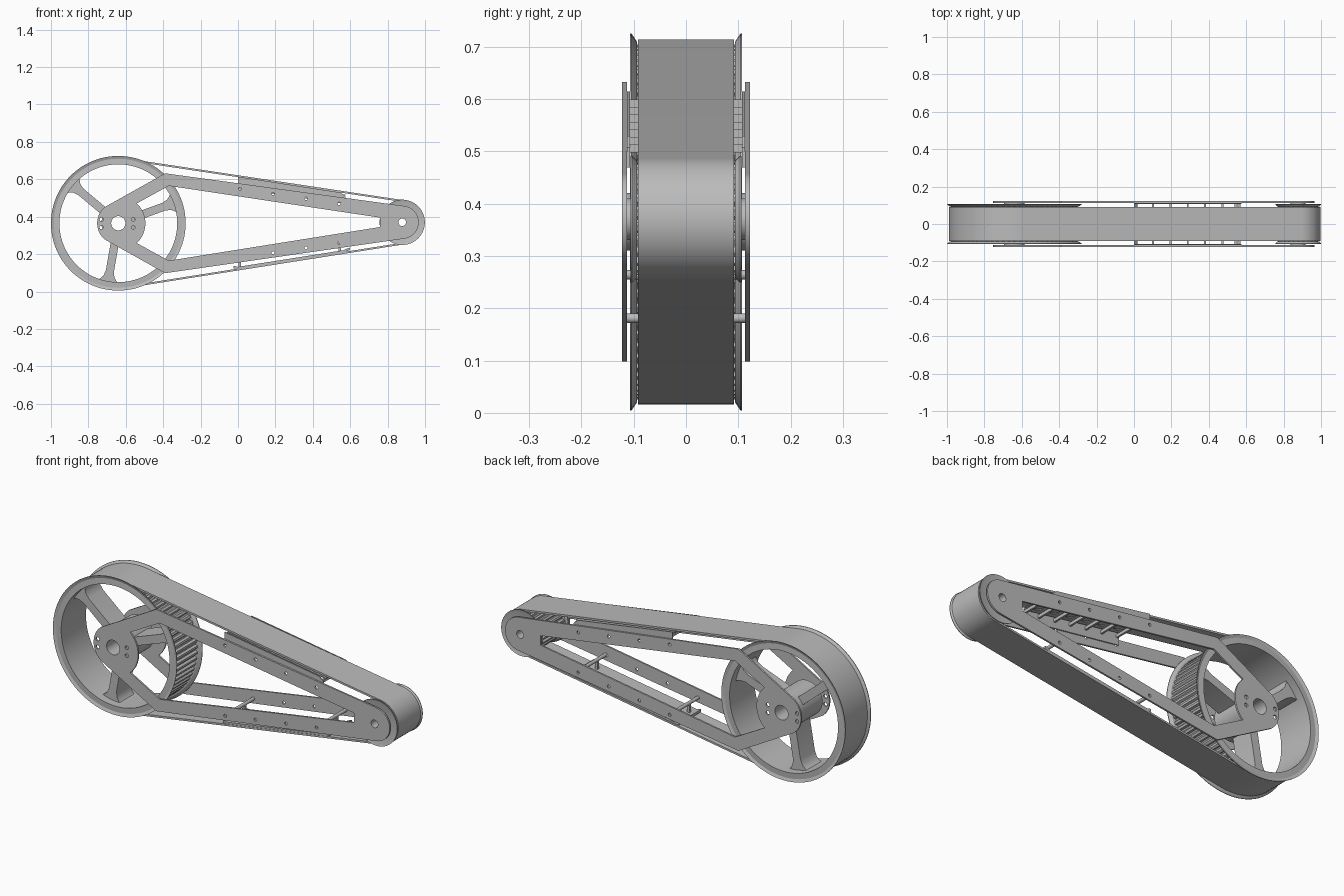
import bpy, bmesh
from math import sin, cos, pi, acos, atan, radians, hypot
from mathutils import Matrix

cube = bpy.data.objects.get("Cube")
if cube:
    bpy.data.objects.remove(cube, do_unlink=True)

metal = bpy.data.materials.new("plain grey")
metal.use_nodes = True
GREY = (0.5, 0.5, 0.5, 1)
metal.diffuse_color = GREY
for node in metal.node_tree.nodes:
    if node.type == 'BSDF_PRINCIPLED':
        node.inputs["Base Color"].default_value = GREY

BIG, SMALL = (-0.64, 0.365), (0.878, 0.37)
SPAN = SMALL[0] - BIG[0]
UPRIGHT = Matrix.Rotation(pi / 2, 4, 'X')
parts = []


def arc(c, r, a0, a1, n=32):
    """Points on an arc, angles in degrees."""
    steps = [radians(a0 + (a1 - a0) * i / n) for i in range(n + 1)]
    return [(c[0] + r * cos(a), c[1] + r * sin(a)) for a in steps]


def circle(c, r, n=64):
    return arc(c, r, 0, 360, n)[:-1]


def finish(name, bm):
    bmesh.ops.remove_doubles(bm, verts=bm.verts, dist=1e-5)
    bmesh.ops.recalc_face_normals(bm, faces=bm.faces)
    mesh = bpy.data.meshes.new(name)
    bm.to_mesh(mesh)
    bm.free()
    mesh.materials.append(metal)
    ob = bpy.data.objects.new(name, mesh)
    bpy.context.collection.objects.link(ob)
    parts.append(ob)


def prism(name, loops, depth, place):
    """Fill the first loop minus the others, extrude by depth, then place."""
    cu = bpy.data.curves.new(name, 'CURVE')
    cu.dimensions, cu.fill_mode, cu.extrude = '2D', 'BOTH', depth / 2
    for loop in loops:
        sp = cu.splines.new('POLY')
        sp.points.add(len(loop) - 1)
        for p, (u, v) in zip(sp.points, loop):
            p.co = (u, v, 0, 1)
        sp.use_cyclic_u = True
    tmp = bpy.data.objects.new(name + " outline", cu)
    bpy.context.collection.objects.link(tmp)
    dg = bpy.context.evaluated_depsgraph_get()
    mesh = bpy.data.meshes.new_from_object(tmp.evaluated_get(dg))
    bm = bmesh.new()
    bm.from_mesh(mesh)
    bpy.data.objects.remove(tmp, do_unlink=True)
    bpy.data.meshes.remove(mesh)
    bpy.data.curves.remove(cu)
    bm.transform(place)
    finish(name, bm)


def slab(name, loops, y0, y1):
    """Upright outline in x and z, running from y0 to y1."""
    prism(name, loops, abs(y1 - y0), Matrix.Translation((0, (y0 + y1) / 2, 0)) @ UPRIGHT)


def lathe(name, profile, c, side, n=96):
    """Turn a closed (radius, y) profile about the axle at c."""
    bm = bmesh.new()
    rings = [[bm.verts.new((c[0] + r * cos(2 * pi * i / n), side * y, c[1] + r * sin(2 * pi * i / n)))
              for r, y in profile] for i in range(n)]
    m = len(profile)
    for i in range(n):
        a, b = rings[i], rings[(i + 1) % n]
        for j in range(m):
            k = (j + 1) % m
            bm.faces.new((a[j], a[k], b[k], b[j]))
    finish(name, bm)


def gear(c, r, tooth, n):
    """Trapezoid teeth around a circle."""
    pts = []
    for i in range(n):
        for f, h in ((0, 0), (0.2, tooth), (0.55, tooth), (0.75, 0)):
            a = 2 * pi * (i + f) / n
            pts.append((c[0] + (r + h) * cos(a), c[1] + (r + h) * sin(a)))
    return pts


def belt_loop(R, r):
    phi = acos((R - r) / SPAN) * 180 / pi
    return arc(SMALL, r, -phi, phi, 48) + arc(BIG, R, phi, 360 - phi, 96)


# Belt
slab("belt", [belt_loop(0.349, 0.118), belt_loop(0.339, 0.108)], -0.092, 0.092)

# Large pulley: toothed rim, hub and three flared spokes
slab("large_pulley_rim", [gear(BIG, 0.328, 0.011, 68), circle(BIG, 0.315, 96)], -0.098, 0.098)
slab("large_pulley_hub", [circle(BIG, 0.09), circle(BIG, 0.038)], -0.09, 0.09)
slab("axle_sleeve", [circle(BIG, 0.055), circle(BIG, 0.038)], -0.122, 0.122)
half = [(0.08, 0.022), (0.26, 0.022), (0.29, 0.03), (0.308, 0.045), (0.318, 0.06)]
spoke = half + [(r, -w) for r, w in reversed(half)]
for k in range(3):
    a = radians(20 + 120 * k)
    slab("spoke_%d" % (k + 1), [[(BIG[0] + r * cos(a) - w * sin(a), BIG[1] + r * sin(a) + w * cos(a))
                                 for r, w in spoke]], -0.06, 0.06)

# Small pulley
slab("small_pulley", [gear(SMALL, 0.096, 0.011, 24), circle(SMALL, 0.02)], -0.098, 0.098)

# Side plate outline with its window and bolt holes
outline = ([(-0.39, 0.632)] + arc(BIG, 0.113, 130, 230) + [(-0.39, 0.098)]
           + arc(SMALL, 0.088, -81, 81))
window = ([(-0.37, 0.565)] + arc(BIG, 0.145, 47, -47) + [(-0.37, 0.165), (0.76, 0.345), (0.76, 0.395)])
holes = [circle(BIG, 0.055), circle(SMALL, 0.02)]
for x in (-0.73, -0.56):
    for z in (0.385, 0.343):
        holes.append(circle((x, z), 0.01, 16))
for x in (0.01, 0.187, 0.364, 0.541):
    for s in (-1, 1):
        holes.append(circle((x, 0.365 + s * (0.186 - 0.15 * x)), 0.008, 16))

# Upper slide bed lies just under the belt and slopes with it
SLOPE = 0.1546


def top(x):
    return 0.608 - SLOPE * x


guard = [(0, top(0) + 0.006), (0.55, top(0.55) + 0.006), (0.575, top(0.575) - 0.012),
         (0.575, top(0.575) - 0.05), (0, top(0) - 0.06)]

for side, label in ((-1, "front"), (1, "back")):
    lathe(label + "_large_flange", [(0.315, 0.092), (0.315, 0.103), (0.345, 0.101), (0.36, 0.107),
                                    (0.36, 0.104), (0.345, 0.094)], BIG, side)
    lathe(label + "_small_flange", [(0.02, 0.094), (0.02, 0.102), (0.11, 0.102), (0.121, 0.106),
                                    (0.121, 0.103), (0.112, 0.094)], SMALL, side)
    slab(label + "_small_washer", [circle(SMALL, 0.04), circle(SMALL, 0.02)], side * 0.1, side * 0.113)
    slab(label + "_side_plate", [outline, window] + holes, side * 0.113, side * 0.122)
    slab(label + "_slide_guard", [guard], side * 0.107, side * 0.113)

mid = 0.2875
tilt = Matrix.Rotation(atan(SLOPE), 4, 'Y')
length = mid * hypot(1, SLOPE)
sheet = [(-length, -0.092), (length, -0.092), (length, 0.092), (-length, 0.092)]
vents = [circle((-0.24 + 0.096 * i, y), 0.024, 24) for i in range(6) for y in (-0.045, 0.045)]
prism("upper_slide_bed", [sheet] + vents, 0.005, Matrix.Translation((mid, 0, top(mid) - 0.004)) @ tilt)
for i in range(7):
    x = 0.005 + 0.0925 * i
    z = top(x) - 0.008
    slab("slide_rib_%d" % (i + 1), [[(x, z), (x + 0.01, z), (x + 0.01, z - 0.016), (x, z - 0.016)]],
         -0.108, 0.108)

# Lower slide bed rests on the lower belt, with raised ends
low = [(-0.025, 0.124), (0.0, 0.122), (0.57, 0.212), (0.6, 0.222), (0.597, 0.236),
       (0.565, 0.221), (0.0, 0.132), (-0.025, 0.138)]
slab("lower_slide_bed", [low], -0.09, 0.09)

# Cross rods carry the lower bed on short posts
for i, (x, z) in enumerate(((0.01, 0.181), (0.545, 0.264))):
    slab("cross_rod_%d" % (i + 1), [circle((x, z), 0.009, 24)], -0.114, 0.114)
    for j, y in enumerate((-0.04, 0.04)):
        slab("bed_post_%d_%d" % (i + 1, j + 1),
             [[(x - 0.007, z), (x + 0.007, z), (x + 0.007, z - 0.052), (x - 0.007, z - 0.052)]],
             y - 0.006, y + 0.006)

# Smooth rounded faces, keep hard edges
bpy.ops.object.select_all(action='DESELECT')
for ob in parts:
    ob.select_set(True)
bpy.context.view_layer.objects.active = parts[0]
bpy.ops.object.shade_smooth_by_angle(angle=radians(25))
